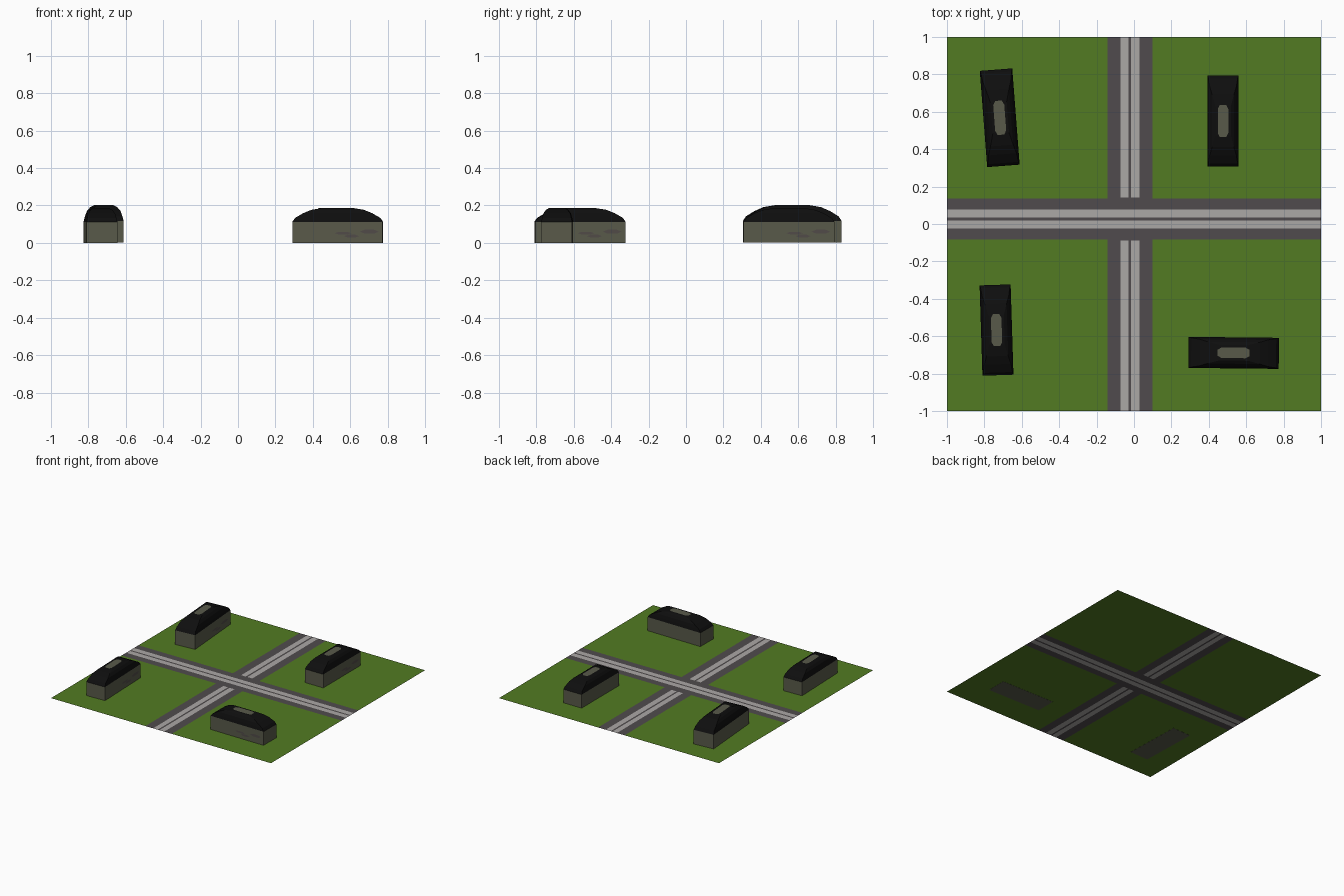
import bpy, bmesh, math

if "Cube" in bpy.data.objects:
    bpy.data.objects.remove(bpy.data.objects["Cube"])


def material(name, r, g, b):
    """Flat colour from 0-255 sRGB, stored as linear."""
    lin = [((c / 255 + 0.055) / 1.055) ** 2.4 if c > 10 else c / 255 / 12.92 for c in (r, g, b)]
    m = bpy.data.materials.new(name)
    m.diffuse_color = (*lin, 1)
    m.use_nodes = True
    m.node_tree.nodes["Principled BSDF"].inputs["Base Color"].default_value = m.diffuse_color
    return m


GRASS = material("grass green", 82, 123, 34)
ROAD = material("asphalt grey", 80, 75, 77)
LINE = material("pale line grey", 171, 168, 166)
WALL = material("wall olive grey", 89, 90, 74)
ROOF = material("roof black", 14, 14, 14)
STAIN = material("stain brown grey", 81, 75, 72)


def make_object(name, bm, mats):
    me = bpy.data.meshes.new(name)
    bm.to_mesh(me)
    bm.free()
    for m in mats:
        me.materials.append(m)
    ob = bpy.data.objects.new(name, me)
    bpy.context.collection.objects.link(ob)
    return ob


# Ground sheet: grass cut by two crossing roads, each with a double pale line
ROAD_X, ROAD_Y = (-0.142, 0.099), (-0.083, 0.136)
LINES_X = [(-0.072, -0.030), (-0.015, 0.030)]
LINES_Y = [(-0.024, 0.019), (0.034, 0.078)]
LINE_GAP = (-0.088, 0.143)     # lines of the side road stop at the crossing


def within(v, span):
    return span[0] < v < span[1]


def ground_index(x, y):
    if any(within(y, s) for s in LINES_Y):
        return 2
    if any(within(x, s) for s in LINES_X) and not within(y, LINE_GAP):
        return 2
    return 1 if within(x, ROAD_X) or within(y, ROAD_Y) else 0


xs = sorted([-1, 1, *ROAD_X] + [v for s in LINES_X for v in s])
ys = sorted([-1, 1, *ROAD_Y, *LINE_GAP] + [v for s in LINES_Y for v in s])
bm = bmesh.new()
grid = [[bm.verts.new((x, y, 0.001)) for y in ys] for x in xs]
for i in range(len(xs) - 1):
    for j in range(len(ys) - 1):
        f = bm.faces.new((grid[i][j], grid[i + 1][j], grid[i + 1][j + 1], grid[i][j + 1]))
        f.material_index = ground_index((xs[i] + xs[i + 1]) / 2, (ys[j] + ys[j + 1]) / 2)
make_object("ground_and_roads", bm, [GRASS, ROAD, LINE])

# Roof profile: height above eaves (fraction), inset across width, inset along length
ROOF_RINGS = [(0, 0, 0), (0.28, 0.03, 0.03), (0.62, 0.07, 0.12),
              (0.86, 0.15, 0.21), (1, 0.25, 0.34)]


def building(name, x, y, angle, width, length, height, eaves, bottom):
    hw, hl = width / 2, length / 2
    # Body: box walls continuing into a rounded hip roof
    sections = [(bottom, hw, hl)]
    for t, ix, iy in ROOF_RINGS:
        sections.append((eaves + t * (height - eaves), hw - ix * width, hl - iy * length))
    bm = bmesh.new()
    rings = [[bm.verts.new((sx * a, sy * b, z)) for sx, sy in ((-1, -1), (1, -1), (1, 1), (-1, 1))]
             for z, a, b in sections]
    bm.faces.new(rings[0][::-1])
    for k in range(len(rings) - 1):
        for i in range(4):
            j = (i + 1) % 4
            f = bm.faces.new((rings[k][i], rings[k][j], rings[k + 1][j], rings[k + 1][i]))
            f.material_index = 1 if k else 0
    bm.faces.new(rings[-1]).material_index = 1
    parts = [make_object(name + "_body", bm, [WALL, ROOF])]

    # Skylight: pale rounded plate on the flat roof top
    bm = bmesh.new()
    a, b = 0.17 * width, 0.177 * length
    pts = [(a, -b * .75), (a, b * .75), (a * .6, b), (-a * .6, b),
           (-a, b * .75), (-a, -b * .75), (-a * .6, -b), (a * .6, -b)]
    bm.faces.new([bm.verts.new((px, py, height + 0.001)) for px, py in pts])
    parts.append(make_object(name + "_skylight", bm, [WALL]))

    # Stains: thin patches on one long wall
    bm = bmesh.new()
    for cy, cz, ry, rz in ((0.03, 0.052, 0.045, 0.008), (0.075, 0.036, 0.04, 0.009),
                           (0.17, 0.06, 0.05, 0.012)):
        ring = [(math.cos(k * math.pi / 3), math.sin(k * math.pi / 3)) for k in range(6)]
        bm.faces.new([bm.verts.new((hw + 0.001, cy + ry * c, cz + rz * s)) for c, s in ring])
    parts.append(make_object(name + "_wall_stains", bm, [STAIN]))
    for ob in parts:
        ob.location = (x, y, 0)
        ob.rotation_euler = (0, 0, math.radians(angle))


building("back_left_building", -0.718, 0.568, 4.4, 0.174, 0.516, 0.203, 0.118, 0.002)
building("back_right_building", 0.476, 0.551, 0, 0.166, 0.485, 0.187, 0.113, 0.002)
building("front_left_building", -0.735, -0.567, 1.8, 0.166, 0.483, 0.187, 0.113, 0)
building("front_right_building", 0.533, -0.689, -90.6, 0.166, 0.483, 0.187, 0.113, 0)
